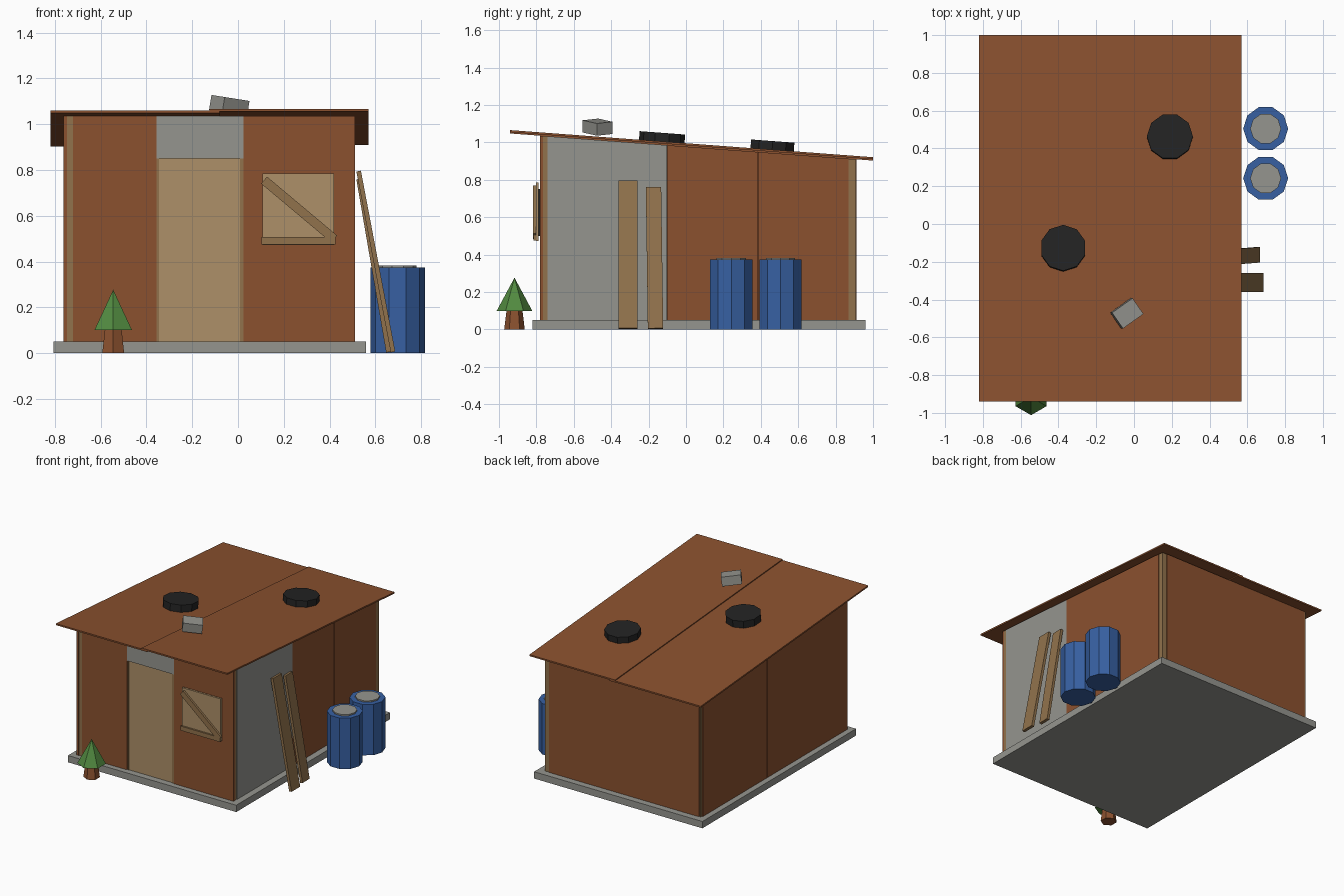
import bpy, bmesh, math
from mathutils import Matrix, Vector

cube = bpy.data.objects.get("Cube")
if cube:
    bpy.data.objects.remove(cube)


def material(name, *rgb):
    lin = [((c / 255 + 0.055) / 1.055) ** 2.4 for c in rgb] + [1]
    m = bpy.data.materials.new(name)
    m.use_nodes = True
    m.diffuse_color = lin
    bsdf = m.node_tree.nodes["Principled BSDF"]
    bsdf.inputs["Base Color"].default_value = lin
    bsdf.inputs["Roughness"].default_value = 0.9
    return m


RUST = material("rust brown", 139, 81, 47)
GREY = material("concrete grey", 149, 149, 143)
PALE = material("pale wood", 174, 144, 104)
TIMBER = material("weathered timber", 145, 114, 76)
BLUE = material("drum blue", 55, 96, 162)
BLACK = material("rubber black", 35, 35, 35)
GREEN = material("leaf green", 82, 138, 64)

SLOPE = -0.0747


def roof_z(y, lift=0.0):
    """Underside height of the sloping roof."""
    return 1.048 + SLOPE * (y + 0.94) + lift


def finish(name, bm, mat):
    bmesh.ops.recalc_face_normals(bm, faces=bm.faces)
    me = bpy.data.meshes.new(name)
    bm.to_mesh(me)
    bm.free()
    me.materials.append(mat)
    ob = bpy.data.objects.new(name, me)
    bpy.context.collection.objects.link(ob)
    return ob


def box(name, x, y, z, mat, matrix=None):
    """Box between limits; a z limit may be a function of y."""
    bm = bmesh.new()
    bmesh.ops.create_cube(bm, size=1)
    for v in bm.verts:
        px, py = x[v.co.x > 0], y[v.co.y > 0]
        pz = z[v.co.z > 0]
        v.co = (px, py, pz(py) if callable(pz) else pz)
    if matrix:
        bm.transform(matrix)
    return finish(name, bm, mat)


def cone(name, centre, r1, r2, height, sides, mat, spin=0.0, tilt=0.0):
    """Faceted cylinder or cone standing on its centre point."""
    bm = bmesh.new()
    bmesh.ops.create_cone(bm, cap_ends=True, segments=sides,
                          radius1=r1, radius2=r2, depth=height)
    bmesh.ops.remove_doubles(bm, verts=bm.verts, dist=0.0001)
    bm.transform(Matrix.Translation(centre) @ Matrix.Rotation(tilt, 4, 'X')
                 @ Matrix.Rotation(spin, 4, 'Z')
                 @ Matrix.Translation((0, 0, height / 2)))
    return finish(name, bm, mat)


# Foundation and two overlapping roof sheets
box("foundation_slab", (-0.805, 0.56), (-0.82, 0.96), (0, 0.05), GREY)
for name, x, lift in (("roof_sheet_right", (-0.82, -0.08), 0),
                      ("roof_sheet_left", (-0.125, 0.57), 0.007)):
    box(name, x, (-0.94, 1.0),
        (lambda y, l=lift: roof_z(y, l), lambda y, l=lift: roof_z(y, l + 0.011)), RUST)

# Corner posts
for name, x, y in (("front_right", -0.758, -0.776), ("front_left", 0.465, -0.776),
                   ("back_right", -0.755, 0.865), ("back_left", 0.465, 0.865)):
    box("post_" + name, (x, x + 0.043), (y, y + 0.043), (0.05, roof_z), TIMBER)

# Wall panels, split at the seams
GAP = 0.002
for name, cuts, mats in (("front_panel_right", (-0.72, -0.355), (RUST,)),
                         ("front_panel_left", (0.025, 0.51), (RUST,))):
    box(name, cuts, (-0.78, -0.765), (0.05, roof_z), mats[0])
for i, (a, b) in enumerate(((-0.745, -0.11), (-0.11, 0.475))):
    box(f"back_panel_{i}", (a, b - GAP), (0.897, 0.912), (0.05, roof_z), RUST)
for i, (a, b, mat) in enumerate(((-0.74, -0.10, GREY), (-0.10, 0.385, RUST),
                                 (0.385, 0.872, RUST))):
    box(f"left_panel_{i}", (0.497, 0.512), (a, b - GAP), (0.05, roof_z), mat)
for i, (a, b) in enumerate(((-0.78, 0.15), (0.15, 0.895))):
    box(f"right_panel_{i}", (-0.763, -0.748), (a, b - GAP), (0.05, roof_z), RUST)

# Doorway
box("door_lintel", (-0.355, 0.025), (-0.78, -0.765), (0.85, roof_z), GREY)
box("door", (-0.345, 0.008), (-0.772, -0.755), (0.05, 0.85), PALE)
for name, x in (("right", -0.355), ("left", 0.008)):
    box("door_jamb_" + name, (x, x + 0.017 if x > 0 else x + 0.01),
        (-0.776, -0.74), (0.05, 0.85), TIMBER)

# Boarded window
box("window_pane", (0.125, 0.405), (-0.788, -0.778), (0.5, 0.75), BLACK)
box("window_board", (0.108, 0.42), (-0.802, -0.788), (0.472, 0.785), PALE)
box("window_batten", (0.103, 0.425), (-0.815, -0.802), (0.475, 0.507), TIMBER)
box("window_brace", (-0.2, 0.2), (-0.817, -0.802), (-0.02, 0.02), TIMBER,
    Matrix.Translation((0.267, 0, 0.627)) @ Matrix.Rotation(math.radians(40), 4, 'Y'))

# Leaning planks
for name, y, half, top, foot, roll in (("front", -0.31, 0.05, 0.79, 0.677, 0),
                                       ("back", -0.163, 0.041, 0.755, 0.657, 0.8)):
    lean = math.atan2(foot - 0.527, top)
    length = math.hypot(foot - 0.527, top)
    box("plank_" + name, (-0.01, 0.01), (-half, half), (0, length), TIMBER,
        Matrix.Translation((foot, y, 0.005)) @ Matrix.Rotation(-lean, 4, 'Y')
        @ Matrix.Rotation(math.radians(roll), 4, 'X'))

# Drums with lids
for i, y in enumerate((0.242, 0.505)):
    cone(f"drum_{i}", (0.697, y, 0), 0.119, 0.119, 0.373, 10, BLUE, math.pi / 2)
    cone(f"drum_lid_{i}", (0.697, y, 0.373), 0.082, 0.082, 0.01, 10, GREY, math.pi / 2)

# Tyres and block weighing the roof down
for i, (x, y, spin) in enumerate(((0.19, 0.46, 90), (-0.375, -0.13, 0))):
    cone(f"roof_tyre_{i}", (x, y, roof_z(y, 0.012)), 0.122, 0.122, 0.052, 10, BLACK,
         math.radians(spin + (18 if spin == 0 else 0) - 18 * (spin == 0)), math.atan(SLOPE))
box("roof_block", (-0.067, 0.067), (-0.051, 0.051), (-0.033, 0.033), GREY,
    Matrix.Translation((-0.038, -0.473, 1.082)) @ Matrix.Rotation(math.radians(9), 4, 'Y')
    @ Matrix.Rotation(math.radians(35), 4, 'Z'))

# Small tree
cone("tree_trunk", (-0.545, -0.917, 0), 0.055, 0.042, 0.105, 6, RUST)
cone("tree_crown", (-0.545, -0.917, 0.1), 0.095, 0, 0.177, 6, GREEN)
